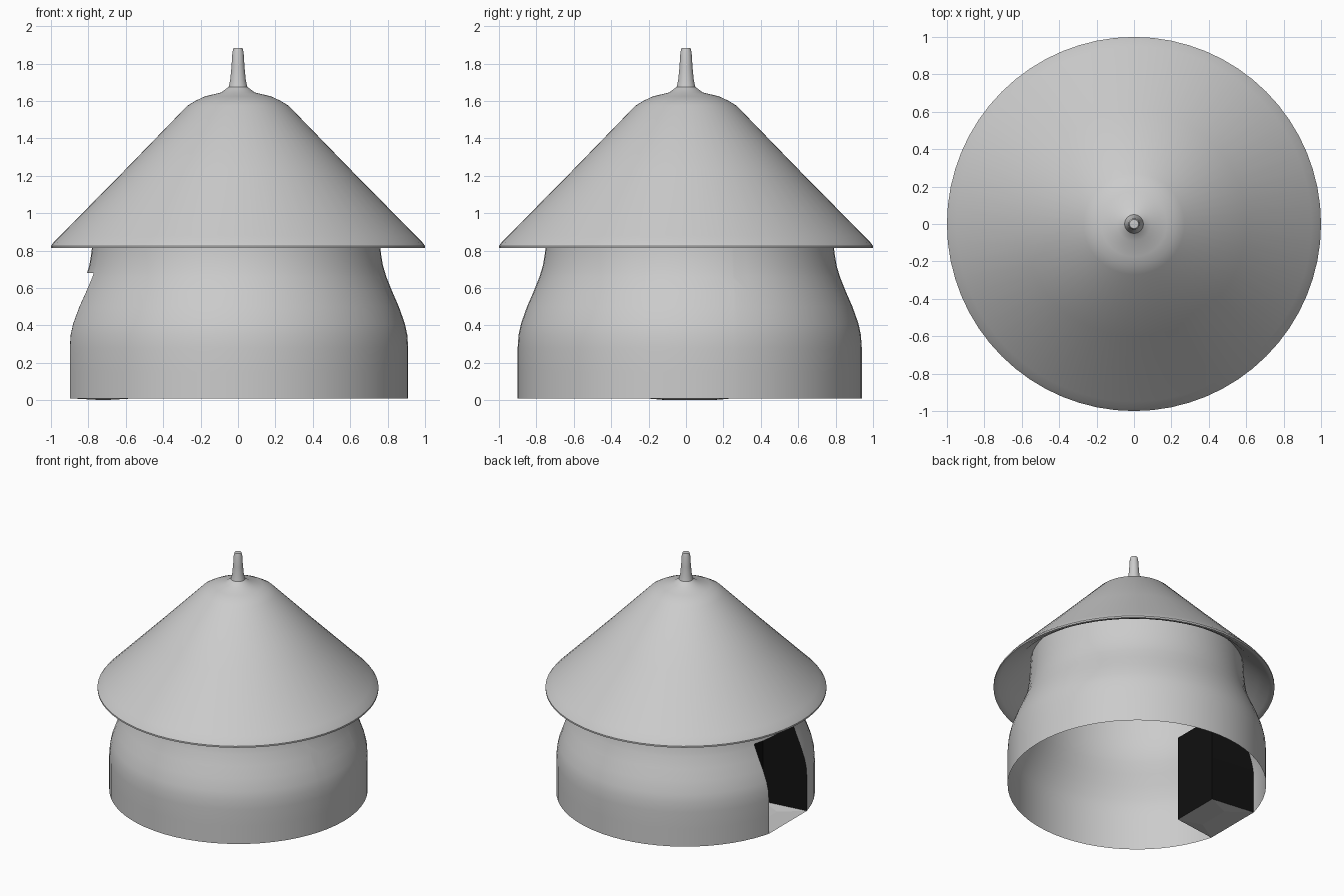
import bpy, bmesh, math
from mathutils import Vector

if "Cube" in bpy.data.objects:
    bpy.data.objects.remove(bpy.data.objects["Cube"])

CX, CY = -0.01, 0.02          # hut wall axis
HW, TOP, BACK = 0.235, 0.68, -0.55   # doorway half width, height, depth

def finish(bm, name, smooth=True, color=None):
    me = bpy.data.meshes.new(name)
    bm.to_mesh(me)
    bm.free()
    ob = bpy.data.objects.new(name, me)
    bpy.context.collection.objects.link(ob)
    if smooth:
        bpy.ops.object.select_all(action='DESELECT')
        ob.select_set(True)
        bpy.context.view_layer.objects.active = ob
        bpy.ops.object.shade_smooth_by_angle(angle=math.radians(35))
    if color:
        mat = bpy.data.materials.new(name + "_colour")
        mat.diffuse_color = color
        mat.use_nodes = True
        mat.node_tree.nodes["Principled BSDF"].inputs["Base Color"].default_value = mat.diffuse_color
        me.materials.append(mat)
    return ob

def lathe(profile, cx=0, cy=0, n=64):
    """Revolve an (r, z) profile; first points are outermost/bottom."""
    bm = bmesh.new()
    vs = [bm.verts.new((cx + r, cy, z)) for r, z in profile]
    es = [bm.edges.new(p) for p in zip(vs, vs[1:])]
    bmesh.ops.spin(bm, geom=vs + es, cent=(cx, cy, 0), axis=(0, 0, 1),
                   angle=2 * math.pi, steps=n, use_merge=True)
    bmesh.ops.remove_doubles(bm, verts=bm.verts[:], dist=1e-4)
    bmesh.ops.recalc_face_normals(bm, faces=bm.faces[:])
    return bm

# roof: thin hollow cone with lip and finial
roof = [(0, 1.54), (0.2, 1.54), (0.885, 0.875), (0.96, 0.825), (0.985, 0.813), (1.0, 0.813),
        (1.0, 0.825), (0.985, 0.845), (0.95, 0.88), (0.60, 1.235), (0.27, 1.575),
        (0.225, 1.602), (0.175, 1.625), (0.09, 1.645), (0.05, 1.675),
        (0.042, 1.71), (0.035, 1.78), (0.03, 1.86), (0.024, 1.882), (0, 1.884)]
finish(lathe(roof), "roof")

# wall: open-bottomed curved shell
wall = [(0.92, 0.01), (0.92, 0.15), (0.92, 0.28), (0.915, 0.35), (0.902, 0.41), (0.87, 0.50),
        (0.835, 0.58), (0.803, 0.66), (0.785, 0.72), (0.775, 0.78), (0.768, 0.84), (0.755, 1.03)]

def radius(z):
    for (r0, z0), (r1, z1) in zip(wall, wall[1:]):
        if z <= z1:
            return r0 + (r1 - r0) * max(0, z - z0) / (z1 - z0)
    return wall[-1][0]

bm = lathe(wall, CX, CY)
for co, no in (((0, CY + HW, 0), (0, 1, 0)), ((0, CY - HW, 0), (0, 1, 0)), ((0, 0, TOP), (0, 0, 1))):
    bmesh.ops.bisect_plane(bm, geom=bm.verts[:] + bm.edges[:] + bm.faces[:],
                           plane_co=co, plane_no=no)
hole = []
for f in bm.faces:
    c = f.calc_center_median()
    if c.x < 0 and abs(c.y - CY) < HW and c.z < TOP:
        hole.append(f)
bmesh.ops.delete(bm, geom=hole, context='FACES')
finish(bm, "hut_wall")

def rim(y, z):
    """Point on the wall surface at the door side."""
    return Vector((CX - math.sqrt(radius(z) ** 2 - y * y), CY + y, z))

# dark recess behind the doorway: sides, back and ceiling
IN = 0.19
bm = bmesh.new()
levels = [0.01] + [z for r, z in wall[1:8]] + [TOP]
rows = []
for z in levels:
    pts = [rim(-HW, z), (BACK, CY - IN, z), (BACK, CY + IN, z), rim(HW, z)]
    rows.append([bm.verts.new(p) for p in pts])
for a, b in zip(rows, rows[1:]):
    for i in range(3):
        bm.faces.new((a[i], b[i], b[i + 1], a[i + 1]))
arc = [bm.verts.new(rim(HW * k / 4, TOP)) for k in range(3, -4, -1)]
bm.faces.new(rows[-1] + arc)
finish(bm, "door_recess", smooth=False, color=(0.005, 0.005, 0.005, 1))

# doorway floor with a straight front edge
bm = bmesh.new()
a, b = rim(-HW, 0.01), rim(HW, 0.01)
pts = [(a.x, a.y, 0.01), (-0.72, CY - 0.12, 0.0), (BACK, CY - IN, 0.01),
       (BACK, CY + IN, 0.01), (-0.72, CY + 0.12, 0.0), (b.x, b.y, 0.01)]
v = [bm.verts.new(p) for p in pts]
for f in ((0, 1, 2), (1, 4, 3, 2), (3, 4, 5), (0, 5, 4, 1)):
    bm.faces.new([v[i] for i in f])
bmesh.ops.recalc_face_normals(bm, faces=bm.faces[:])
finish(bm, "door_floor", smooth=False)
